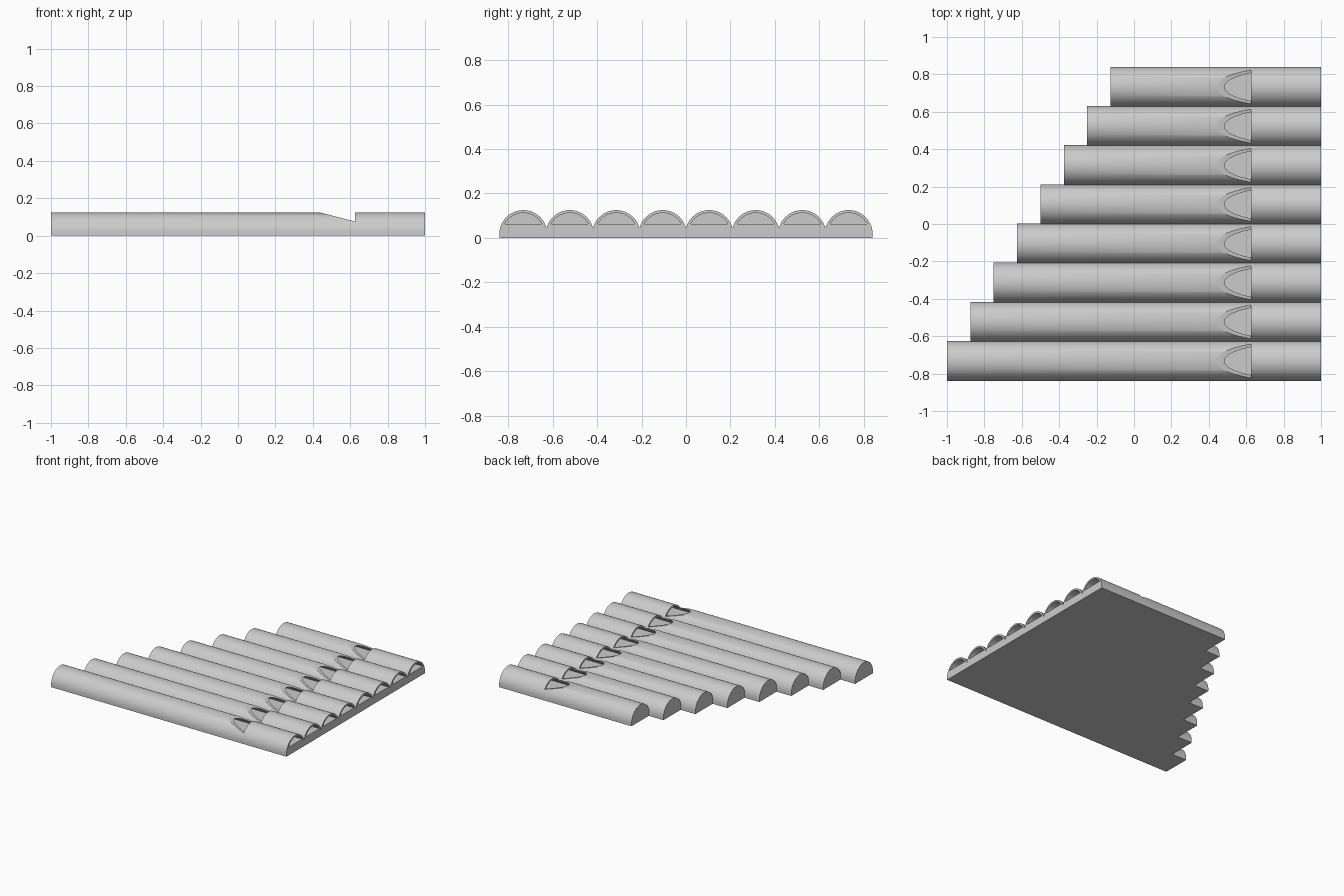
import bpy, bmesh, math

if "Cube" in bpy.data.objects:
    bpy.data.objects.remove(bpy.data.objects["Cube"])

PIPES = 8
PITCH = 0.2093        # spacing between pipe axes
R, BORE_R = 0.1075, 0.095
AXIS_Z = 0.0175       # height of the arc centres
FLOOR_Z = 0.0625      # flat floor of the bores
RIGHT = 1.0

grey = bpy.data.materials.new("grey")
grey.diffuse_color = (0.6, 0.6, 0.6, 1)
grey.use_nodes = True
grey.node_tree.nodes["Principled BSDF"].inputs["Base Color"].default_value = grey.diffuse_color


def arc(radius, start, steps=48):
    """(y, z) points of an arc over the pipe axis, from angle start to pi - start."""
    return [(radius * math.cos(a), AXIS_Z + radius * math.sin(a))
            for a in (start + (math.pi - 2 * start) * i / steps for i in range(steps + 1))]


def prism(name, ring, offset):
    """Closed solid from a ring of 3D points swept by offset."""
    bm = bmesh.new()
    a = [bm.verts.new(p) for p in ring]
    b = [bm.verts.new([c + d for c, d in zip(p, offset)]) for p in ring]
    bm.faces.new(a)
    bm.faces.new(b[::-1])
    for i in range(len(a)):
        j = (i + 1) % len(a)
        bm.faces.new((a[j], a[i], b[i], b[j]))
    bmesh.ops.recalc_face_normals(bm, faces=bm.faces)
    mesh = bpy.data.meshes.new(name)
    bm.to_mesh(mesh)
    bm.free()
    mesh.materials.append(grey)
    obj = bpy.data.objects.new(name, mesh)
    bpy.context.collection.objects.link(obj)
    return obj


def cut(obj, cutters):
    """Subtract the cutters, bake the result and remove the cutters."""
    for c in cutters:
        c.hide_render = True
        mod = obj.modifiers.new("cut", 'BOOLEAN')
        mod.operation, mod.solver, mod.object = 'DIFFERENCE', 'EXACT', c
    graph = bpy.context.evaluated_depsgraph_get()
    mesh = bpy.data.meshes.new_from_object(obj.evaluated_get(graph))
    obj.modifiers.clear()
    obj.data = mesh
    for c in cutters:
        bpy.data.objects.remove(c)


body_profile = [(R, 0)] + arc(R, 0) + [(-R, 0)]
bore_profile = arc(BORE_R, math.asin((FLOOR_Z - AXIS_Z) / BORE_R))
# sound hole wedge in (x, z), sloping down to a vertical lip
wedge = [(0.435, 0.125), (0.625, 0.076), (0.625, 0.2), (0.435, 0.2)]

for i in range(PIPES):
    y0 = (i - (PIPES - 1) / 2) * PITCH
    left = -1 + 0.125 * i
    # half-round pipe with a flat base
    pipe = prism(f"pipe_{i + 1}", [(left, y0 + y, z) for y, z in body_profile],
                 (RIGHT - left, 0, 0))
    # bore open at the mouth end, closed at the far end
    bore = prism("bore_cutter", [(left + 0.03, y0 + y, z) for y, z in bore_profile],
                 (RIGHT - left, 0, 0))
    notch = prism("sound_hole_cutter", [(x, y0 - 0.15, z) for x, z in wedge], (0, 0.3, 0))
    cut(pipe, [bore, notch])
    bpy.ops.object.select_all(action='DESELECT')
    pipe.select_set(True)
    bpy.context.view_layer.objects.active = pipe
    bpy.ops.object.shade_smooth_by_angle(angle=math.radians(30))
